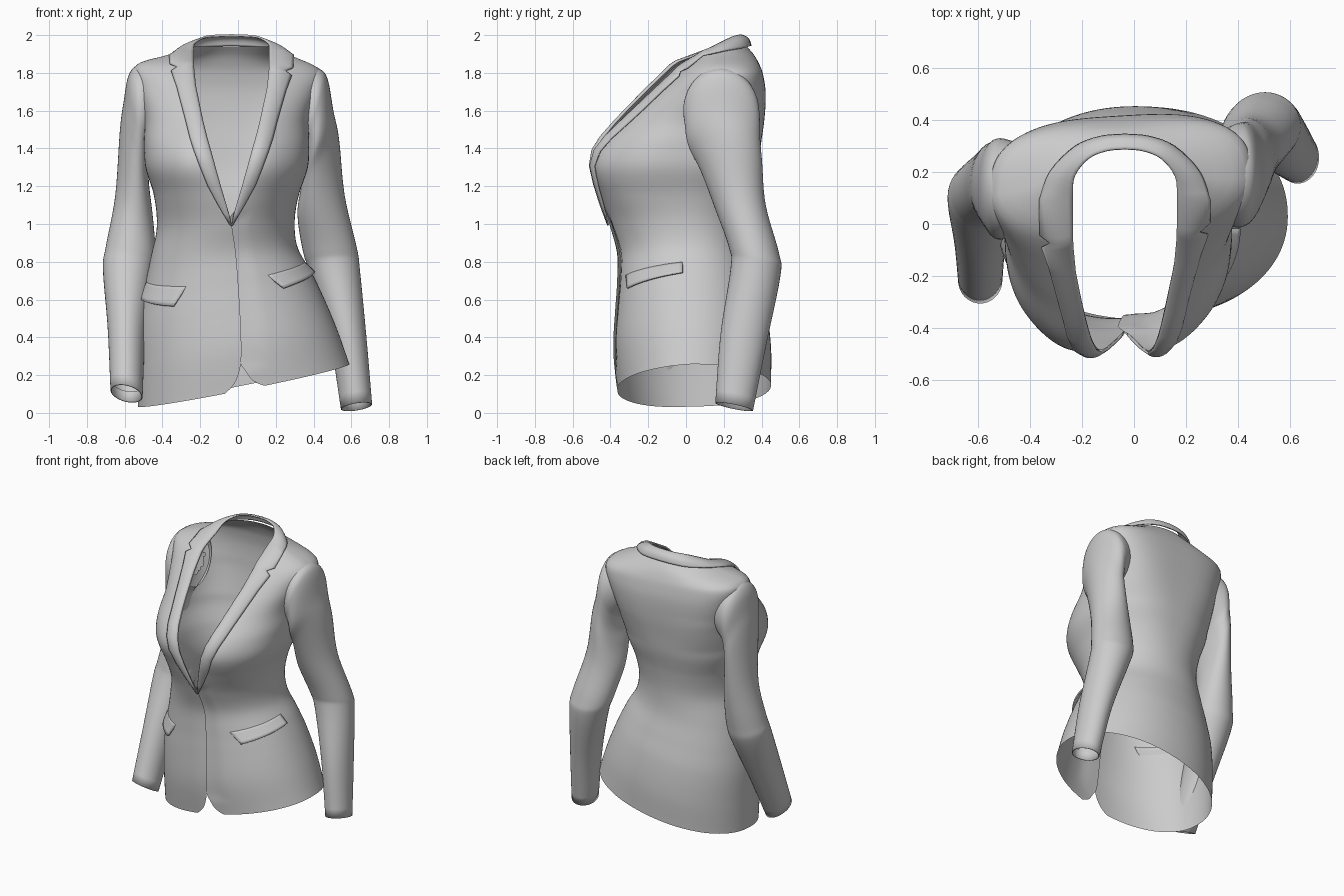
import bpy, bmesh, math
from mathutils import Vector

if "Cube" in bpy.data.objects:
    bpy.data.objects.remove(bpy.data.objects["Cube"])

MID = -0.035  # centre line of the neckline


def sample(table, t):
    """Smooth (Hermite) lookup in a table keyed by its first column."""
    n = len(table)
    t = min(max(t, table[0][0]), table[-1][0])
    i = max(k for k in range(n - 1) if table[k][0] <= t)
    a, b = table[i], table[i + 1]
    h = b[0] - a[0]
    s = (t - a[0]) / h

    def slope(k, c):
        p, q = table[max(k - 1, 0)], table[min(k + 1, n - 1)]
        return (q[c] - p[c]) / (q[0] - p[0])
    return [(2*s**3 - 3*s*s + 1)*a[c] + (s**3 - 2*s*s + s)*h*slope(i, c)
            + (3*s*s - 2*s**3)*b[c] + (s**3 - s*s)*h*slope(i + 1, c)
            for c in range(1, len(a))]


def clamp(v):
    return min(max(v, 0), 1)


def grid(name, rows, closed=False, thick=0, drop=None):
    """Skin a list of equally long point rows."""
    bm = bmesh.new()
    vs = [[bm.verts.new(p) for p in r] for r in rows]
    m = len(rows[0])
    for r0, r1 in zip(vs, vs[1:]):
        for j in range(m if closed else m - 1):
            k = (j + 1) % m
            bm.faces.new((r0[j], r0[k], r1[k], r1[j]))
    if drop:
        dead = [f for f in bm.faces if drop(f.calc_center_median())]
        bmesh.ops.delete(bm, geom=dead, context='FACES')
    bmesh.ops.remove_doubles(bm, verts=bm.verts, dist=1e-5)
    bmesh.ops.recalc_face_normals(bm, faces=bm.faces)
    me = bpy.data.meshes.new(name)
    bm.to_mesh(me)
    bm.free()
    ob = bpy.data.objects.new(name, me)
    bpy.context.collection.objects.link(ob)
    for p in me.polygons:
        p.use_smooth = True
    if thick:
        mod = ob.modifiers.new("thickness", 'SOLIDIFY')
        mod.thickness, mod.offset = thick, 0
    return ob


# body rings: height, centre x, half width, front y, back y, widest y, squareness, tilt
BODY = [
    (0.14, 0.03, .56, -.365, .45, .03, 2.1, .20),
    (0.35, -.005, .525, -.385, .45, .03, 2.1, .20),
    (0.55, -.04, .485, -.375, .425, .03, 2.1, .18),
    (0.70, -.058, .442, -.365, .385, .03, 2.1, .14),
    (0.85, -.075, .39, -.365, .345, .02, 2.1, .09),
    (1.00, -.065, .365, -.405, .335, .0, 2.1, .04),
    (1.15, -.062, .383, -.45, .35, -.02, 2.3, .0),
    (1.30, -.06, .43, -.47, .38, -.03, 2.5, .0),
    (1.42, -.06, .437, -.44, .395, .0, 2.5, .0),
    (1.55, -.06, .437, -.345, .41, .07, 2.4, -.01),
    (1.70, -.055, .475, -.195, .415, .13, 2.35, -.03),
    (1.80, -.05, .50, -.09, .40, .15, 2.2, -.04),
    (1.845, -.045, .46, -.04, .385, .15, 2.05, -.03),
    (1.895, -.04, .32, .035, .36, .16, 2.0, -.01),
    (1.94, -.035, .225, .11, .322, .18, 2.0, .0),
]
TOP = 1.94
# front opening: height, middle x, half gap
OPEN = [
    (0.14, .035, .105), (0.17, .03, .06), (0.22, .025, .025), (0.30, .022, .005),
    (0.55, .01, 0), (0.85, -.012, 0), (1.0, -.033, 0), (1.1, MID, .03),
    (1.3, MID, .088), (1.45, MID, .13), (1.6, MID, .165), (1.72, MID, .19),
    (1.82, MID, .2), (1.985, MID, .2),
]


def surf(z, phi, off=0.0):
    """Point on the body at a height and angle (-90 degrees is the front)."""
    cx, hw, yf, yb, cy, n, tilt = sample(BODY, z)
    c, s = math.cos(phi), math.sin(phi)
    if s > 0:  # broad shoulder blades
        n += .8 * clamp((z - 1.35) / .2) * clamp((1.92 - z) / .1)
    e = 2 / n
    x = cx + (hw + off) * math.copysign(abs(c)**e, c)
    y = cy + ((yb - cy if s > 0 else cy - yf) + off) * math.copysign(abs(s)**e, s)
    if s < 0:  # bust fullness, dipping front hem
        y -= .035 * abs(s) * math.exp(-((abs(x - cx) - .2) / .14)**2 - ((z - 1.32) / .15)**2)
        z -= .025 * abs(s) * clamp((.5 - z) / .3)
    turn = .06 * clamp((z - 1.2) / .4) * clamp((1.95 - z) / .1)
    return Vector((x, y + turn * (x - cx), z + tilt * x))


def front_phi(z, x):
    cx, hw, n = [sample(BODY, z)[k] for k in (0, 1, 5)]
    r = min(max((x - cx) / hw, -1), 1)
    return -math.acos(math.copysign(abs(r)**(n / 2), r))


# sleeve sections: outer x, outer z, inner x, inner z, middle y, depth radius, slant
LEFT = [
    (-.43, 1.845, -.42, 1.46, .14, .165, 0), (-.53, 1.842, -.465, 1.41, .135, .192, 0),
    (-.58, 1.785, -.475, 1.37, .135, .192, 0), (-.605, 1.65, -.475, 1.3, .14, .175, 0),
    (-.625, 1.5, -.47, 1.2, .15, .16, 0), (-.65, 1.15, -.45, 1.03, .155, .135, 0),
    (-.70, .88, -.437, .85, .125, .13, .2), (-.715, .76, -.45, .73, .09, .128, .3),
    (-.69, .45, -.49, .42, -.06, .11, .45), (-.675, .12, -.505, .085, -.215, .09, .5),
]
RIGHT = [
    (.335, 1.83, .30, 1.46, .185, .165, 0), (.43, 1.822, .345, 1.40, .185, .197, 0),
    (.475, 1.765, .355, 1.37, .19, .2, 0), (.505, 1.6, .355, 1.3, .2, .193, 0),
    (.535, 1.45, .335, 1.2, .235, .168, 0), (.565, 1.15, .315, 1.05, .285, .137, 0),
    (.63, .87, .345, .85, .36, .132, .1), (.645, .76, .385, .73, .368, .132, .15),
    (.68, .4, .485, .39, .305, .122, .2), (.71, .045, .545, .02, .255, .1, .2),
]


def in_armhole(p):
    for a in (LEFT[0], RIGHT[0]):
        mz, rz = (a[1] + a[3]) / 2, (a[1] - a[3]) / 2
        if (p.x - a[2]) * a[0] > 0 and ((p.y - a[4]) / a[5])**2 + ((p.z - mz) / rz)**2 < .75:
            return True
    return False


# body shell, open at the armholes, the two fronts overlapping below the lapels
rows = []
for i in range(91):
    z = .14 + (TOP - .14) * i / 90
    m, g = sample(OPEN, z)
    lap = clamp(1 - g / .02)
    g = max(g, 0)
    a, b = front_phi(z, m - g), front_phi(z, m + g - .03 * lap) - 2 * math.pi
    rows.append([surf(z, a + (b - a) * j / 112, -.012 * lap * clamp((j - 107) / 3))
                 for j in range(113)])
grid("jacket_body", rows, drop=in_armhole)

# sleeves
for name, secs in (("left_sleeve", LEFT), ("right_sleeve", RIGHT)):
    keyed = [(k,) + s for k, s in enumerate(secs)]
    rows = []
    for i in range(55):
        ox, oz, ix, iz, cy, ry, k = sample(keyed, i / 6)
        ring = []
        for j in range(40):
            t = 2 * math.pi * j / 40
            c, s = math.cos(t) / 2, ry * math.sin(t)
            ring.append(Vector(((ox + ix) / 2 + (ox - ix) * c, cy + s,
                                (oz + iz) / 2 + (oz - iz) * c - k * s)))
        rows.append(ring)
    # turned-in cuff
    for ring in (rows[54], rows[53]):
        mid = sum(ring, Vector()) / 40
        rows.append([mid + (p - mid) * .93 for p in ring])
    grid(name, rows, closed=True)

# lapels lying on the body: inner z, inner dx, outer z, outer dx (last three make the notch)
LAPEL = [
    (.99, .0, .99, .005), (1.05, .015, 1.05, .04), (1.1, .03, 1.1, .07), (1.2, .06, 1.2, .125),
    (1.3, .088, 1.3, .165), (1.38, .11, 1.38, .195), (1.45, .13, 1.45, .218),
    (1.53, .15, 1.53, .238), (1.6, .165, 1.6, .257), (1.72, .19, 1.71, .288),
    (1.82, .2, 1.79, .318), (1.828, .2, 1.813, .285), (1.85, .2, 1.83, .325),
]
# collar round the neck: inner dx, y, z, outer dx, y, z
COLLAR = [
    (0, .2, .09, 1.91, .328, .09, 1.893), (1, .193, .18, 1.957, .285, .2, 1.915),
    (2, .14, .25, 1.99, .19, .295, 1.93), (3, .07, .28, 1.998, .095, .333, 1.94),
    (4, 0, .287, 2.0, 0, .342, 1.943),
]
N = 8


def collar_half(side):
    out = []
    for zi, di, zo, do in LAPEL:
        row = []
        for j in range(N + 1):
            t = j / N
            z, x = zi + (zo - zi) * t, MID + side * (di + (do - di) * t)
            p = surf(z, front_phi(z, x))
            lift = .01 + .012 * math.sin(math.pi * t)**.7 * min(1, (do - di) / .06)
            row.append(p + Vector((0, -lift, lift * .5)))
        out.append(row)
    for k in range(17):
        xi, yi, zi, xo, yo, zo = sample(COLLAR, k / 4)
        a, b = Vector((MID + side * xi, yi, zi)), Vector((MID + side * xo, yo, zo))
        n = Vector((side * xo * .5, yo - .05, .25)).normalized()
        out.append([a.lerp(b, j / N) + n * .016 * math.sin(math.pi * j / N) for j in range(N + 1)])
    return out


grid("collar_and_lapels", collar_half(-1) + collar_half(1)[-2::-1], thick=.01)

# pocket flaps, rising towards the side seams
for name, right in (("left_pocket_flap", False), ("right_pocket_flap", True)):
    rows = []
    for i in range(6):
        v = i / 5
        row = []
        for j in range(17):
            t = j / 16
            start = -62 + 8 * v
            phi = math.radians(start + (-6 - start) * t)
            row.append(surf(.71 + .045 * t - (.09 - .02 * t) * v,
                            phi if right else -math.pi - phi, -.006 + .024 * v))
        rows.append(row)
    grid(name, rows, thick=.01)
